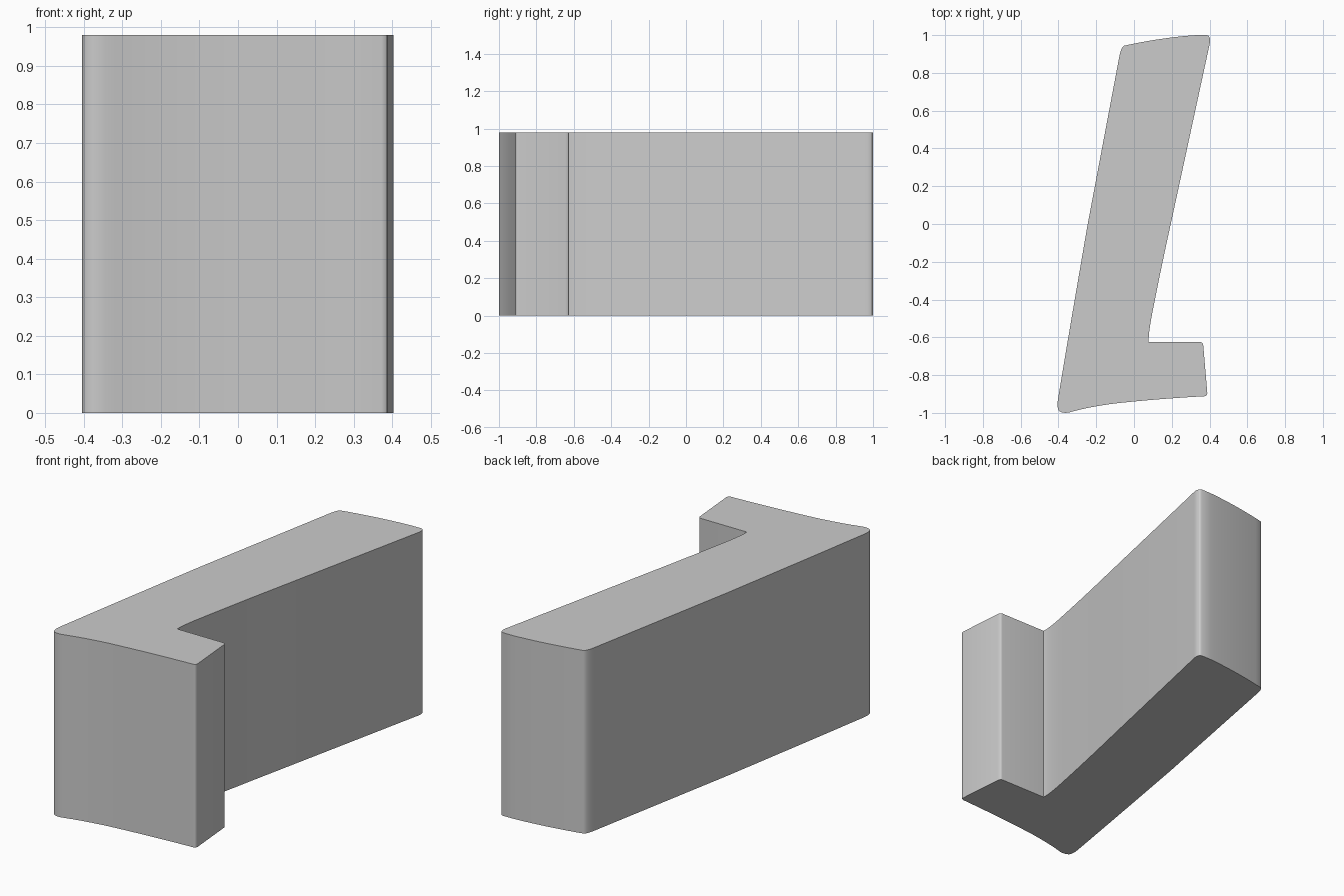
import bpy, bmesh
from mathutils import Vector

if "Cube" in bpy.data.objects:
    bpy.data.objects.remove(bpy.data.objects["Cube"])

HEIGHT = 0.98

# Outline seen from above, clockwise: (end point, control point or None, steps)
start = (-0.052, 0.944)
segments = [
    ((0.33, 1.0), (0.15, 0.988), 10),        # bowed far end
    ((0.385, 1.0), None, 1),
    ((0.401, 0.955), (0.409, 0.995), 5),     # far right corner
    ((0.20, 0.025), None, 1),                # long right side
    ((0.105, -0.43), (0.15, -0.20), 6),
    ((0.078, -0.625), (0.074, -0.58), 8),    # flare into the foot
    ((0.35, -0.625), None, 1),               # foot top
    ((0.367, -0.645), (0.366, -0.625), 4),
    ((0.388, -0.895), None, 1),              # foot tip
    ((0.372, -0.912), (0.388, -0.911), 4),
    ((-0.10, -0.95), (0.13, -0.925), 8),     # bowed near end
    ((-0.345, -0.998), (-0.24, -0.968), 8),
    ((-0.39, -0.994), (-0.375, -1.003), 3),
    ((-0.403, -0.93), (-0.411, -0.985), 5),  # near left corner
    ((-0.245, 0.0), (-0.335, -0.52), 8),     # long left side
    ((-0.078, 0.885), None, 1),
    ((-0.052, 0.944), (-0.068, 0.939), 5),   # far left corner
]


def outline(first, segs):
    pts = [Vector(first)]
    for end, ctrl, steps in segs:
        a, b = pts[-1].copy(), Vector(end)
        c = Vector(ctrl) if ctrl else (a + b) / 2
        for i in range(1, steps + 1):
            t = i / steps
            pts.append(a * (1 - t) ** 2 + c * 2 * t * (1 - t) + b * t * t)
    return pts[:-1]


# Extrude the outline into a solid block
bm = bmesh.new()
base = bm.faces.new([bm.verts.new((p.x, p.y, 0)) for p in outline(start, segments)])
top = bmesh.ops.extrude_face_region(bm, geom=[base], use_keep_orig=True)
verts = [g for g in top["geom"] if isinstance(g, bmesh.types.BMVert)]
bmesh.ops.translate(bm, vec=(0, 0, HEIGHT), verts=verts)
bmesh.ops.recalc_face_normals(bm, faces=bm.faces)

mesh = bpy.data.meshes.new("slanted_block")
bm.to_mesh(mesh)
bm.free()
block = bpy.data.objects.new("slanted_block", mesh)
bpy.context.collection.objects.link(block)

# Smooth the gentle curves, keep the edges crisp
bpy.context.view_layer.objects.active = block
block.select_set(True)
bpy.ops.object.shade_smooth_by_angle(angle=0.4)
